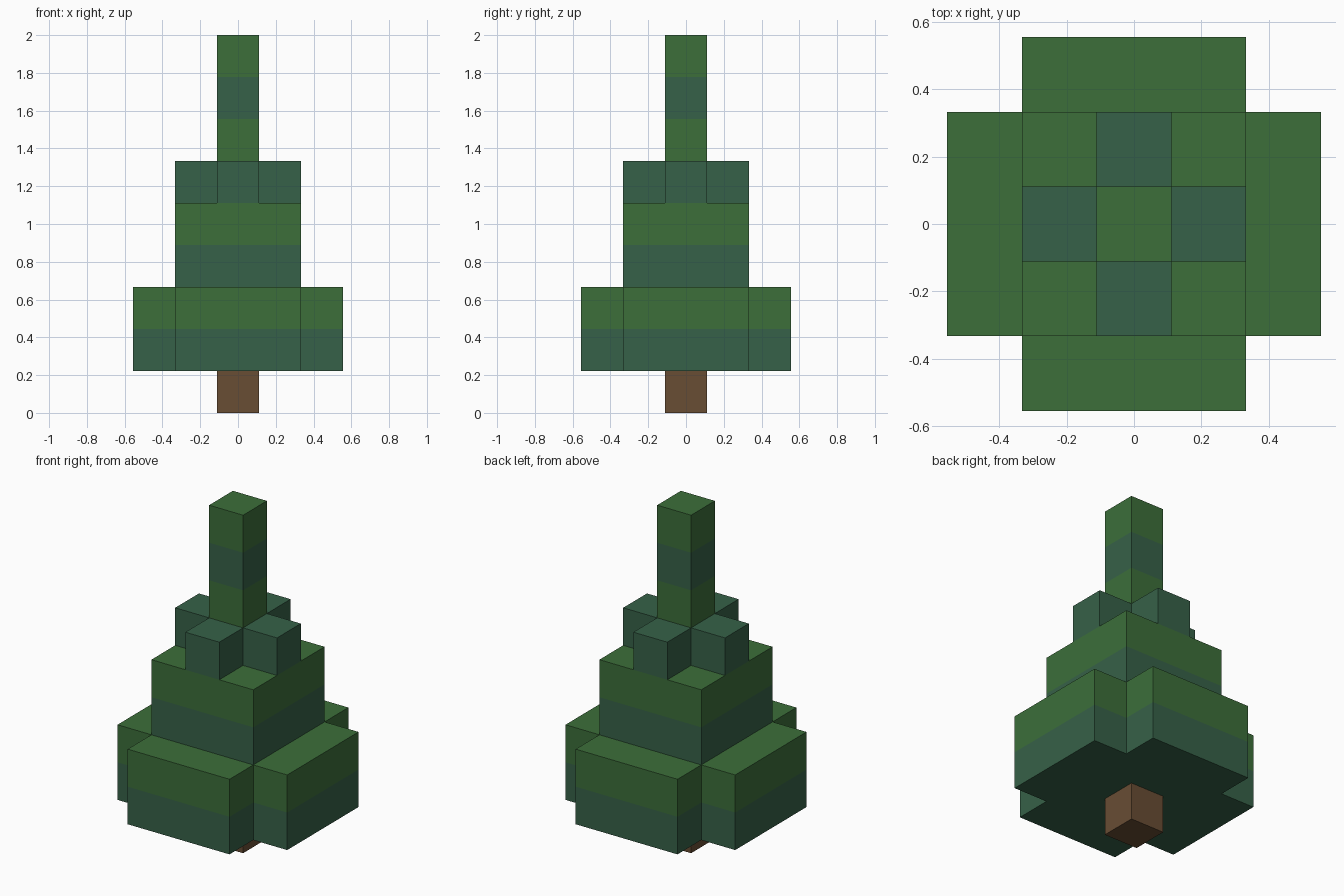
import bpy
import bmesh

default = bpy.data.objects.get("Cube")
if default:
    bpy.data.objects.remove(default, do_unlink=True)

U = 2 / 9  # edge of one block


def material(name, rgb):
    mat = bpy.data.materials.new(name)
    mat.use_nodes = True
    mat.diffuse_color = (*rgb, 1)
    mat.node_tree.nodes["Principled BSDF"].inputs["Base Color"].default_value = (*rgb, 1)
    return mat


LEAF = material("leaf green", (0.045, 0.156, 0.042))
PINE = material("dark pine green", (0.037, 0.120, 0.065))
BARK = material("bark brown", (0.138, 0.074, 0.034))


def square(h):
    return [(-h, -h), (h, -h), (h, h), (-h, h)]


def cross(h, arm):
    """Square of half width h with an arm reaching out on each side."""
    points = []
    x, y = 1, 0
    for _ in range(4):
        # Three corners per quarter turn, (x, y) points along the arm
        for along, side in ((arm, -h), (arm, h), (h, h)):
            points.append((x * along - y * side, y * along + x * side))
        x, y = -y, x
    return points


def tier(name, profile, base, bands):
    """Stack one-block-high bands of a profile, one material per band."""
    bm = bmesh.new()
    rings = [[bm.verts.new((x * U, y * U, (base + k) * U)) for x, y in profile]
             for k in range(len(bands) + 1)]
    mats = list(dict.fromkeys(bands))
    n = len(profile)
    bm.faces.new(rings[0][::-1]).material_index = mats.index(bands[0])
    bm.faces.new(rings[-1]).material_index = mats.index(bands[-1])
    for k, band in enumerate(bands):
        low, high = rings[k], rings[k + 1]
        for i in range(n):
            j = (i + 1) % n
            face = bm.faces.new((low[i], low[j], high[j], high[i]))
            face.material_index = mats.index(band)
    bmesh.ops.recalc_face_normals(bm, faces=bm.faces)
    mesh = bpy.data.meshes.new(name)
    bm.to_mesh(mesh)
    bm.free()
    for mat in mats:
        mesh.materials.append(mat)
    obj = bpy.data.objects.new(name, mesh)
    bpy.context.collection.objects.link(obj)
    return obj


# Trunk and foliage tiers, from the ground up
tier("trunk", square(0.5), 0, [BARK])
tier("lower_branches", cross(1.5, 2.5), 1, [PINE, LEAF])
tier("middle_branches", square(1.5), 3, [PINE, LEAF])
tier("upper_branches", cross(0.5, 1.5), 5, [PINE])
tier("treetop", square(0.5), 6, [LEAF, PINE, LEAF])
